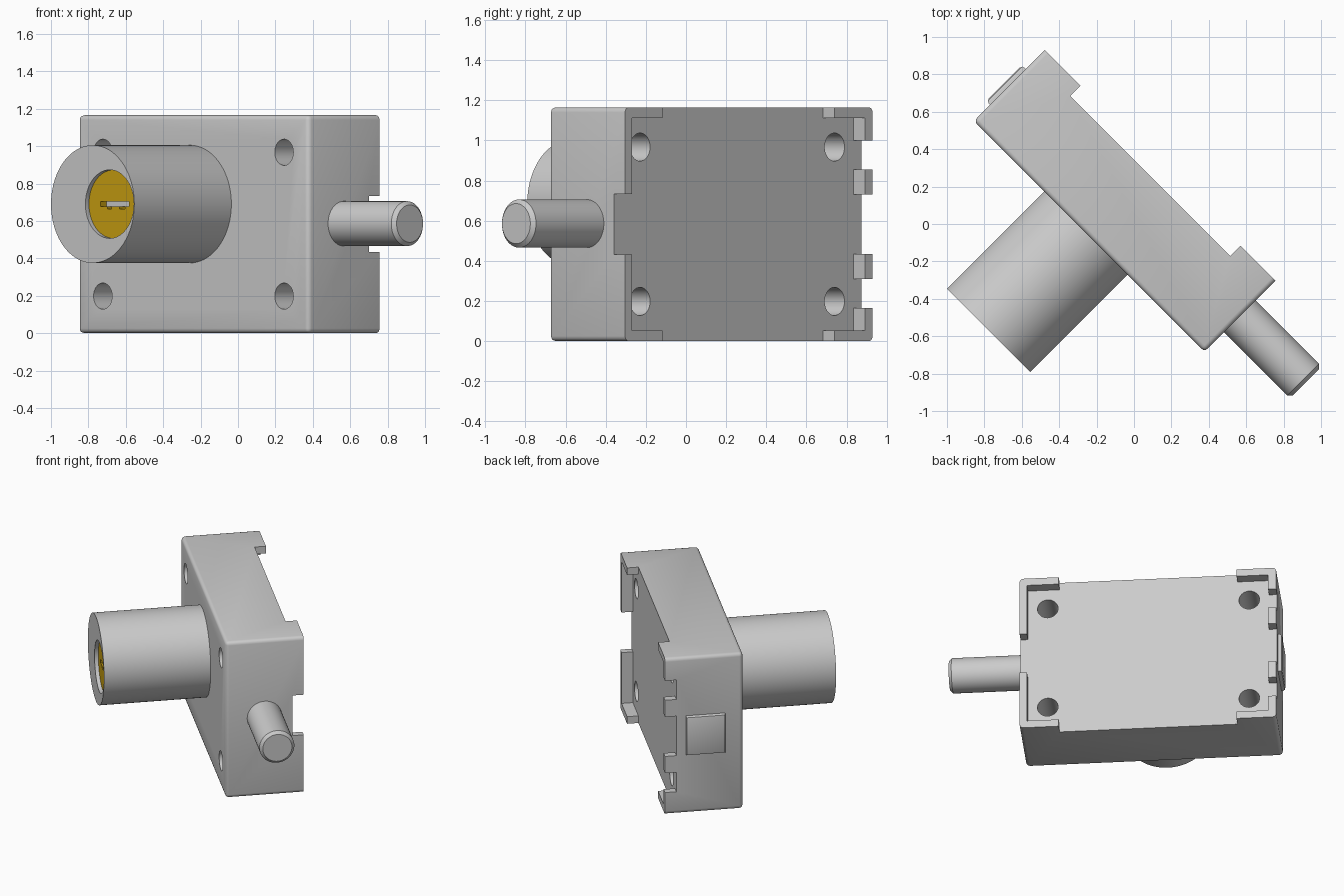
import bpy, bmesh, math
from mathutils import Matrix

if "Cube" in bpy.data.objects:
    bpy.data.objects.remove(bpy.data.objects["Cube"])

# Built in local axes: x = length, y = depth (front is -y), then turned 45 degrees
H = 1.165
MID = H / 2
FRONT, FLOOR, BACK = -0.217, 0.242, 0.32
LEFT, RIGHT = -0.995, 0.75


def finish(name, bm):
    me = bpy.data.meshes.new(name)
    bmesh.ops.recalc_face_normals(bm, faces=bm.faces)
    bm.to_mesh(me)
    bm.free()
    ob = bpy.data.objects.new(name, me)
    bpy.context.collection.objects.link(ob)
    return ob


def box(name, x, y, z, bevel=0, keep=lambda e: True, segs=3):
    """Box from (min, max) ranges; bevels the edges accepted by keep."""
    bm = bmesh.new()
    size = [b - a for a, b in (x, y, z)]
    mid = [(a + b) / 2 for a, b in (x, y, z)]
    bmesh.ops.create_cube(bm, size=1, matrix=Matrix.Translation(mid) @ Matrix.Diagonal((*size, 1)))
    if bevel:
        bmesh.ops.bevel(bm, geom=[e for e in bm.edges if keep(e)], offset=bevel,
                        segments=segs, profile=0.5, affect='EDGES')
    return finish(name, bm)


def rod(name, axis, a, b, r, centre, chamfer=0, n=64):
    """Cylinder along local 'x' or 'y' from a to b; optional chamfer at b."""
    bm = bmesh.new()
    stations = [(a, r), (b - chamfer, r)] + ([(b, r - chamfer)] if chamfer else [])
    rings = []
    for t, rad in stations:
        ring = []
        for i in range(n):
            c, s = rad * math.cos(math.tau * i / n), rad * math.sin(math.tau * i / n)
            p = (centre[0] + c, centre[1] + s)
            ring.append(bm.verts.new((t, *p) if axis == 'x' else (p[0], t, p[1])))
        rings.append(ring)
    for lo, hi in zip(rings, rings[1:]):
        for i in range(n):
            j = (i + 1) % n
            bm.faces.new((lo[i], lo[j], hi[j], hi[i]))
    bm.faces.new(rings[0])
    bm.faces.new(rings[-1])
    return finish(name, bm)


def cut(ob, cutter):
    m = ob.modifiers.new("cut", 'BOOLEAN')
    m.operation, m.solver, m.object = 'DIFFERENCE', 'EXACT', cutter
    bpy.context.view_layer.objects.active = ob
    bpy.ops.object.modifier_apply(modifier=m.name)
    bpy.data.objects.remove(cutter)


# Housing block, all edges rounded except those around the open back
body = box("lock_housing", (LEFT, RIGHT), (FRONT, BACK), (0, H), 0.025,
           lambda e: not all(v.co.y > BACK - 0.01 for v in e.verts))
# Back recess, leaving thin lips at the rim
cut(body, box("c", (LEFT + 0.055, RIGHT - 0.05), (FLOOR, 0.5), (0.053, H - 0.053)))
# Long gaps in the top and bottom lips
cut(body, box("c", (-0.725, 0.484), (FLOOR, 0.5), (-0.1, H + 0.1)))
# Bolt-end gap, and three gaps at the other end
cut(body, box("c", (0.6, 0.9), (FLOOR, 0.5), (MID - 0.15, MID + 0.15)))
for z0, z1 in ((0.165, 0.31), (0.435, H - 0.435), (H - 0.31, H - 0.165)):
    cut(body, box("c", (-1.1, -0.9), (FLOOR, 0.5), (z0, z1)))
# Four screw holes through the block
for x in (-0.805, 0.565):
    for z in (0.198, H - 0.198):
        cut(body, rod("c", 'y', -0.5, 0.6, 0.07, (x, z), n=48))

# Round barrel with an off-centre key bore
barrel = rod("barrel", 'y', -0.951, FRONT + 0.01, 0.315, (-0.148, 0.69), n=96)
cut(barrel, rod("c", 'y', -1.1, -0.80, 0.183, (-0.02, 0.69)))

# Brass plug with a stepped keyway
plug = rod("key_plug", 'y', -0.925, -0.83, 0.182, (-0.02, 0.69))
cut(plug, box("c", (-0.115, 0.10), (-1, -0.7), (0.677, 0.704)))
for x0, x1 in ((-0.06, -0.03), (0.03, 0.07)):
    cut(plug, box("c", (x0, x1), (-1, -0.7), (0.664, 0.69)))
brass = bpy.data.materials.new("brass")
brass.diffuse_color = (0.58, 0.35, 0.006, 1)
brass.use_nodes = True
brass.node_tree.nodes["Principled BSDF"].inputs["Base Color"].default_value = brass.diffuse_color
plug.data.materials.clear()
plug.data.materials.append(brass)
keyway_back = box("keyway_back", (-0.13, 0.12), (-0.88, -0.82), (0.655, 0.715))

# Bolt and the raised square pad on the opposite end
bolt = rod("bolt", 'x', RIGHT - 0.05, 1.248, 0.12, (0.051, MID + 0.003), 0.02)
pad = box("end_pad", (LEFT - 0.028, LEFT + 0.05), (-0.093, 0.177), (MID - 0.145, MID + 0.145), 0.018,
          lambda e: all(v.co.x < LEFT for v in e.verts), 2)

# Turn everything into place and smooth the round surfaces
turn = Matrix.Rotation(math.radians(-45), 4, 'Z')
for ob in (body, barrel, plug, keyway_back, bolt, pad):
    ob.data.transform(turn)
    bpy.ops.object.select_all(action='DESELECT')
    ob.select_set(True)
    bpy.context.view_layer.objects.active = ob
    bpy.ops.object.shade_smooth_by_angle(angle=math.radians(35))
